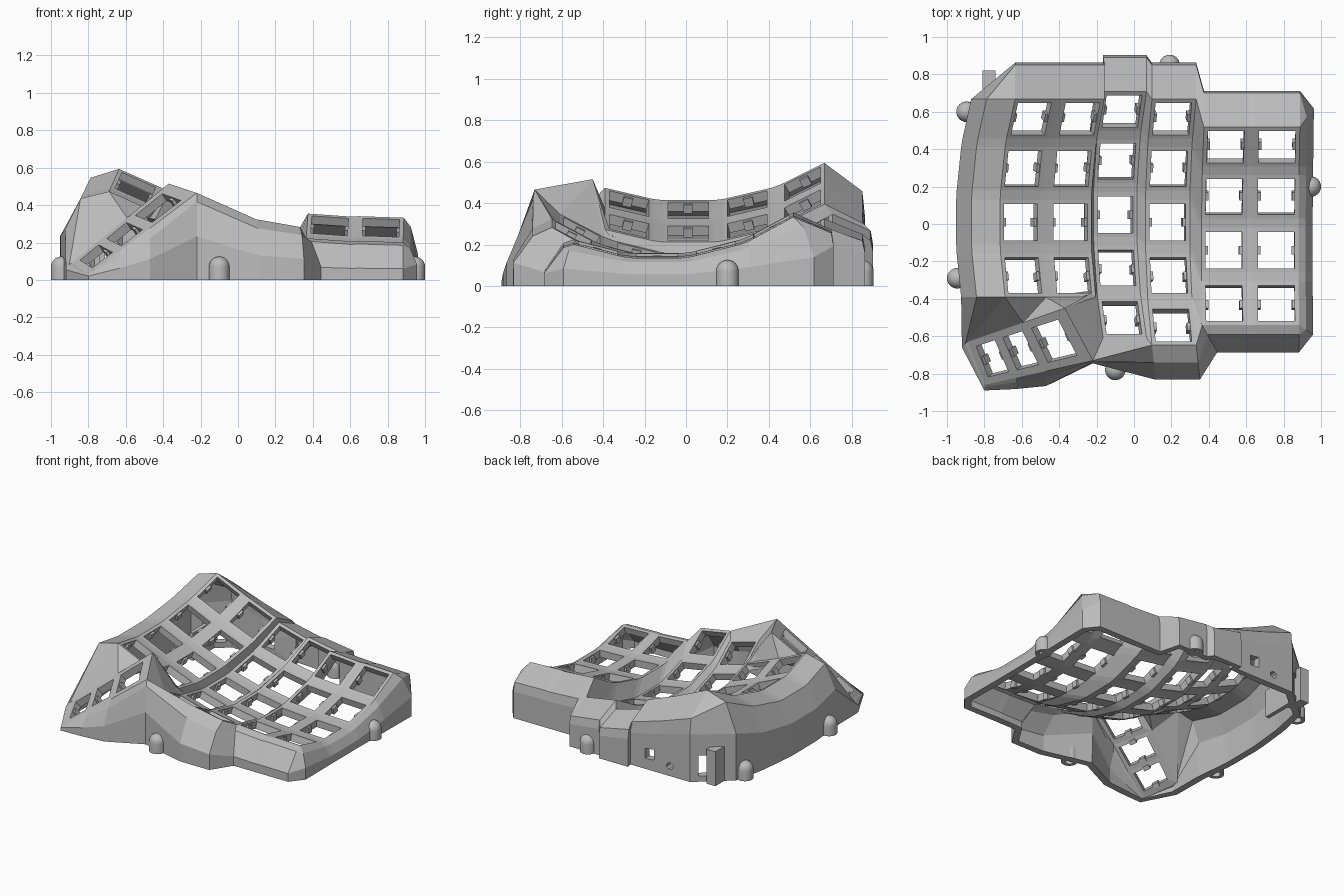
import bpy, bmesh, math
from mathutils import Vector, Matrix

cube = bpy.data.objects.get("Cube")
if cube:
    bpy.data.objects.remove(cube, do_unlink=True)

grey = bpy.data.materials.new("plain_grey")
grey.use_nodes = True
grey.diffuse_color = (0.5, 0.5, 0.5, 1)
grey.node_tree.nodes["Principled BSDF"].inputs["Base Color"].default_value = (0.5, 0.5, 0.5, 1)

W = H = 0.12              # half size of one key plate
HOLE = 0.098              # half size of a switch hole
RADIUS, STEP = 1.16, math.radians(14.2)
# key columns: origin, sideways tilt, lowest row
COLUMNS = [((-0.606, 0.01, 0.365), 24, -1), ((-0.34, 0.01, 0.255), 21, -1),
           ((-0.10, 0.05, 0.125), 15, -2), ((0.18, 0.01, 0.11), 10, -2),
           ((0.48, -0.14, 0.15), 4, -1), ((0.76, -0.14, 0.14), 2, -1)]
TOP = 2


def link(name, bm):
    mesh = bpy.data.meshes.new(name)
    bm.to_mesh(mesh)
    bm.free()
    mesh.materials.append(grey)
    ob = bpy.data.objects.new(name, mesh)
    bpy.context.collection.objects.link(ob)
    return ob


def point(c, r, u, v, n=0.0):
    """Point on the key plate at column c, row r."""
    origin, tilt, _ = COLUMNS[c]
    t = r * STEP
    local = Vector((u, RADIUS * math.sin(t) + v * math.cos(t) - n * math.sin(t),
                    RADIUS * (1 - math.cos(t)) + v * math.sin(t) + n * math.cos(t)))
    return Matrix.Rotation(math.radians(tilt), 3, 'Y') @ local + Vector(origin)


def corner(c, r, sx, sy):
    return point(c, r, sx * W, sy * H)


shell = bmesh.new()
cache = {}


def add(*pts):
    """Face from points, sharing vertices and dropping repeats."""
    verts = []
    for p in pts:
        key = tuple(round(x, 4) for x in p)
        if key not in cache:
            cache[key] = shell.verts.new(p)
        if cache[key] not in verts:
            verts.append(cache[key])
    if len(verts) > 2:
        shell.faces.new(verts)


def blend(q, u, v):
    return q[0].lerp(q[1], u).lerp(q[3].lerp(q[2], u), v)


def frame(q, u0, u1, v0, v1, rounded=False):
    """Quad with a square or eight-sided hole."""
    if not rounded:
        inner = [blend(q, u, v) for u, v in ((u0, v0), (u1, v0), (u1, v1), (u0, v1))]
        for i in range(4):
            j = (i + 1) % 4
            add(q[i], q[j], inner[j], inner[i])
        return
    inner = []
    for i in range(8):
        a = math.radians(-112.5 + 45 * i)
        inner.append(blend(q, (u0 + u1) / 2 + (u1 - u0) / 2 * math.cos(a),
                           (v0 + v1) / 2 + (v1 - v0) / 2 * math.sin(a)))
    for i in range(4):
        j = (i + 1) % 4
        add(q[i], q[j], inner[2 * i + 1], inner[2 * i])
        add(q[j], inner[(2 * i + 2) % 8], inner[2 * i + 1])


# key plates and the webs between rows
lo, hi = 0.5 - HOLE / (2 * W), 0.5 + HOLE / (2 * W)
for c, (_, _, low) in enumerate(COLUMNS):
    for r in range(low, TOP + 1):
        frame([corner(c, r, *s) for s in ((-1, -1), (1, -1), (1, 1), (-1, 1))], lo, hi, lo, hi)
        if r < TOP:
            add(corner(c, r, -1, 1), corner(c, r, 1, 1),
                corner(c, r + 1, 1, -1), corner(c, r + 1, -1, -1))
# webs between neighbouring columns
for c in range(5):
    for r in range(max(COLUMNS[c][2], COLUMNS[c + 1][2]), TOP + 1):
        add(corner(c, r, 1, -1), corner(c + 1, r, -1, -1),
            corner(c + 1, r, -1, 1), corner(c, r, 1, 1))
        if r < TOP:
            add(corner(c, r, 1, 1), corner(c + 1, r, -1, 1),
                corner(c + 1, r + 1, -1, -1), corner(c, r + 1, 1, -1))

# thumb cluster: one sloping plane with three holes
thumb = [Vector(p) for p in ((-0.80, -0.86, 0.03), (-0.22, -0.73, 0.465),
                             (-0.37, -0.45, 0.515), (-0.89, -0.63, 0.09))]
THUMB_KEYS = [(0, 0.29, 0.06, 0.25), (0.29, 0.57, 0.33, 0.53), (0.57, 1, 0.62, 0.89)]
for a, b, h0, h1 in THUMB_KEYS:
    frame([blend(thumb, a, 0), blend(thumb, b, 0), blend(thumb, b, 1), blend(thumb, a, 1)],
          (h0 - a) / (b - a), (h1 - a) / (b - a), 0.15, 0.85)

# fill between thumb cluster and main plates
peak, front, tail = thumb[2], thumb[1], thumb[3]
m1, m2 = blend(thumb, 0.57, 1), blend(thumb, 0.29, 1)
abl, abr = corner(0, -1, -1, -1), corner(0, -1, 1, -1)
bbl, bbr = corner(1, -1, -1, -1), corner(1, -1, 1, -1)
cul, ctl = corner(2, -1, -1, -1), corner(2, -2, -1, 1)
cbl, cbr = corner(2, -2, -1, -1), corner(2, -2, 1, -1)
dbl, dbr = corner(3, -2, -1, -1), corner(3, -2, 1, -1)
ebl = corner(4, -1, -1, -1)
for tri in ((tail, m2, abl), (m2, m1, abl), (m1, abr, abl), (m1, peak, abr),
            (peak, bbl, abr), (peak, bbr, bbl), (bbr, peak, cul), (cul, peak, ctl),
            (ctl, peak, cbl), (cbl, peak, front), (front, cbr, cbl), (front, dbl, cbr),
            (corner(3, -1, 1, -1), ebl, corner(3, -2, 1, 1)),
            (corner(3, -2, 1, 1), ebl, dbr)):
    add(*tri)

# outer skirt: plate edge, shoulder, lower shoulder, ground
skirt = []


def wall(p, dx, dy, near, f1, f2):
    out = Vector((dx, dy, 0))
    s1, s2 = p + out * near, p + out
    s1.z, s2.z = p.z * f1, p.z * f2
    skirt.append((p, s1, s2, Vector((s2.x, s2.y, 0))))


for c in range(6):                                   # back
    for sx in (-1, 1):
        wall(corner(c, TOP, sx, 1), 0, 0.195, 0.94, 0.77, 0.58)
for r in range(TOP, -2, -1):                         # right end
    for sy in (1, -1):
        end = 0.1 if (r, sy) == (TOP, 1) else -0.05 if (r, sy) == (-1, -1) else 0
        wall(corner(5, r, 1, sy), 0.075, end, 0.5, 0.85, 0.42)
for c, sx in ((5, 1), (5, -1), (4, 1), (4, -1)):     # front, outer columns
    wall(corner(c, -1, sx, -1), 0.08 if (c, sx) == (4, -1) else 0, -0.145, 0.35, 0.92, 0.3)
for p in (dbr, dbl):                                 # front, middle columns
    wall(p, 0.02, -0.185, 0.5, 0.85, 0.4)
wall(front, 0, -0.015, 0.5, 0.9, 0.5)                # around the thumb cluster
wall(blend(thumb, 0.57, 0), 0, -0.08, 0.4, 0.8, 0.4)
wall(blend(thumb, 0.29, 0), 0, -0.06, 0.4, 0.8, 0.4)
wall(thumb[0], 0, -0.03, 0.4, 0.9, 0.7)
wall(tail, -0.03, -0.03, 0.4, 0.9, 0.6)
for r in range(-1, TOP + 1):                         # left side
    for sy in (-1, 1):
        wall(corner(0, r, -1, sy), -0.235, 0, 0.65, 0.92, 0.57)

# openings in the back wall: round button, socket, cable slot
openings = {0: (0.62, 0.86, 0.16, 0.32, True), 2: (0.15, 0.47, 0.3, 0.58, False),
            len(skirt) - 1: (0.5, 0.82, 0.12, 0.55, False)}
for i, a in enumerate(skirt):
    b = skirt[(i + 1) % len(skirt)]
    for k in range(3):
        if k == 2 and i in openings:
            frame([a[3], b[3], b[2], a[2]], *openings[i])
        else:
            add(a[k], b[k], b[k + 1], a[k + 1])

bmesh.ops.recalc_face_normals(shell, faces=shell.faces[:])
if sum(f.normal.z * f.calc_area() for f in shell.faces) < 0:
    bmesh.ops.reverse_faces(shell, faces=shell.faces[:])
case = link("case_shell", shell)
solid = case.modifiers.new("thickness", 'SOLIDIFY')
solid.thickness, solid.offset = 0.05, -1
bpy.context.view_layer.objects.active = case
case.select_set(True)
bpy.ops.object.modifier_apply(modifier=solid.name)
for v in case.data.vertices:                         # flat underside
    if v.co.z < 0.02:
        v.co.z = 0

# switch clips on both sides of every hole
clips = bmesh.new()


def clip(center, along, up):
    x, z = along.normalized(), up.normalized()
    m = Matrix((x, z.cross(x), z)).transposed().to_4x4()
    m.translation = center - z * 0.032
    bmesh.ops.create_cube(clips, size=1, matrix=m @ Matrix.Diagonal((0.03, 0.045, 0.045, 1)))


for c, (_, _, low) in enumerate(COLUMNS):
    for r in range(low, TOP + 1):
        mid = point(c, r, 0, 0)
        for s in (-1, 1):
            p = point(c, r, s * HOLE, 0)
            clip(p, p - mid, point(c, r, 0, 0, 1) - mid)
slope = thumb[1] - thumb[0]
for _, _, h0, h1 in THUMB_KEYS:
    for u in (h0, h1):
        clip(blend(thumb, u, 0.5), slope, slope.cross(thumb[3] - thumb[0]))
link("switch_clips", clips)

# domed screw posts with a bore underneath
posts = bmesh.new()
R, BORE = 0.055, 0.03
profile = [(0, 0.05), (BORE, 0.05), (BORE, 0), (R, 0)]
profile += [(R * math.cos(a), 0.07 + R * math.sin(a))
            for a in (math.pi / 2 * i / 6 for i in range(7))]
for x, y in ((-0.945, -0.29), (-0.895, 0.6), (0.19, 0.85), (0.945, 0.2), (-0.1, -0.78)):
    vs = [posts.verts.new((x + px, y, pz)) for px, pz in profile]
    es = [posts.edges.new(pair) for pair in zip(vs, vs[1:])]
    bmesh.ops.spin(posts, geom=vs + es, cent=(x, y, 0), axis=(0, 0, 1),
                   angle=math.tau, steps=24)
bmesh.ops.remove_doubles(posts, verts=posts.verts[:], dist=0.0005)
bmesh.ops.recalc_face_normals(posts, faces=posts.faces[:])
screw_posts = link("screw_posts", posts)
bpy.ops.object.select_all(action='DESELECT')
screw_posts.select_set(True)
bpy.context.view_layer.objects.active = screw_posts
bpy.ops.object.shade_smooth_by_angle(angle=math.radians(35))


def box(name, low, high):
    bm = bmesh.new()
    a, b = Vector(low), Vector(high)
    m = Matrix.Translation((a + b) / 2) @ Matrix.Diagonal((*(b - a), 1))
    bmesh.ops.create_cube(bm, size=1, matrix=m)
    link(name, bm)


# controller holder at the back corner
box("holder_block", (-0.81, 0.69, 0), (-0.74, 0.82, 0.25))
box("holder_plate", (-0.74, 0.5, 0), (-0.71, 0.76, 0.2))
